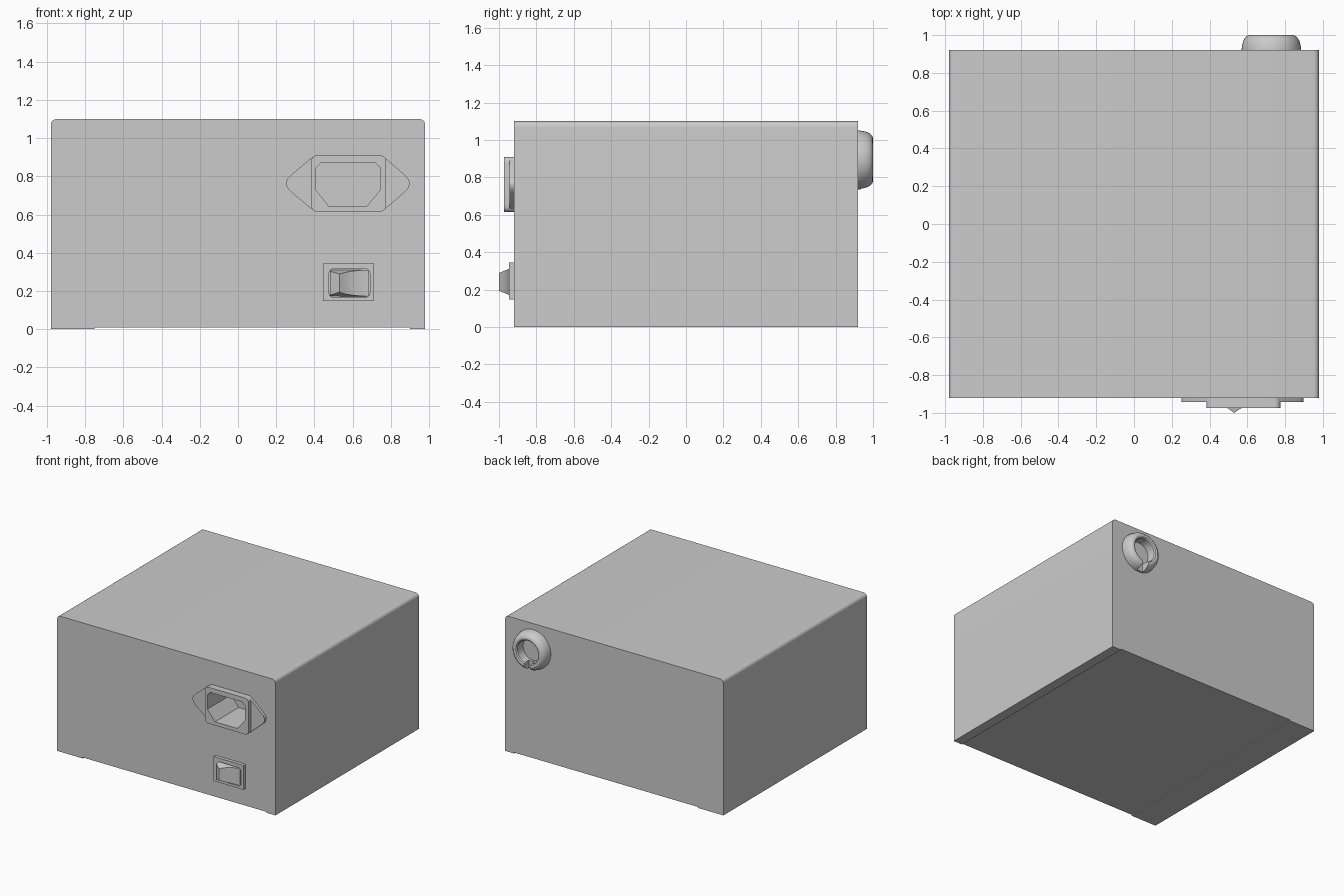
import bpy, bmesh, math
from mathutils import Vector

if "Cube" in bpy.data.objects:
    bpy.data.objects.remove(bpy.data.objects["Cube"])


def fillet(pts, dist, seg=6):
    """Round the corners of a 2D outline; dist is one value or one per corner."""
    out, n = [], len(pts)
    for i in range(n):
        p, d = Vector(pts[i]), dist[i] if isinstance(dist, list) else dist
        if d == 0:
            out.append(p)
            continue
        a = p + (Vector(pts[i - 1]) - p).normalized() * d
        b = p + (Vector(pts[(i + 1) % n]) - p).normalized() * d
        for k in range(seg + 1):
            t = k / seg
            out.append(a * (1 - t) ** 2 + p * 2 * t * (1 - t) + b * t * t)
    return out


def rect(x0, x1, z0, z1):
    return [(x0, z0), (x1, z0), (x1, z1), (x0, z1)]


def finish(name, bm):
    bmesh.ops.recalc_face_normals(bm, faces=bm.faces)
    me = bpy.data.meshes.new(name)
    bm.to_mesh(me)
    bm.free()
    ob = bpy.data.objects.new(name, me)
    bpy.context.collection.objects.link(ob)
    return ob


def prism(name, pts, y0, y1):
    """Extrude an xz outline along y."""
    bm = bmesh.new()
    f = bm.faces.new([bm.verts.new((p[0], y0, p[1])) for p in pts])
    new = bmesh.ops.extrude_face_region(bm, geom=[f])['geom']
    vs = [v for v in new if isinstance(v, bmesh.types.BMVert)]
    bmesh.ops.translate(bm, verts=vs, vec=(0, y1 - y0, 0))
    return finish(name, bm)


def activate(ob):
    bpy.ops.object.select_all(action='DESELECT')
    ob.select_set(True)
    bpy.context.view_layer.objects.active = ob


def cut(obs, cutter):
    for ob in obs:
        m = ob.modifiers.new("cut", 'BOOLEAN')
        m.operation, m.solver, m.object = 'DIFFERENCE', 'EXACT', cutter
        activate(ob)
        bpy.ops.object.modifier_apply(modifier=m.name)
    bpy.data.objects.remove(cutter)


# Case: rounded top edges, shallow relief under the floor
outline = [(-.98, 0), (-.75, 0), (-.75, .008), (.9, .008), (.9, 0), (.98, 0), (.98, 1.1), (-.98, 1.1)]
case = prism("case", fillet(outline, [0] * 6 + [.035, .035]), -.92, .92)

# Power inlet: diamond flange, raised block, chamfered socket
cz = .763
flange = prism("inlet_flange", fillet(
    [(.225, cz), (.40, .615), (.755, .615), (.925, cz), (.755, .91), (.40, .91)],
    [.07, .04, .04, .07, .04, .04]), -.943, -.91)
block = prism("inlet_block", fillet(rect(.383, .775, .615, .91), .035), -.973, -.90)
socket = [(.475, .645), (.675, .645), (.745, .73), (.745, .845), (.715, .872),
          (.435, .872), (.407, .845), (.407, .73)]
cut([case, flange, block], prism("socket_cutter", socket, -1.1, -.67))

# Switch bezel with a rounded recess
bezel = prism("switch_bezel", rect(.445, .713, .147, .345), -.947, -.91)
cut([bezel], prism("bezel_cutter", fillet(rect(.477, .69, .167, .315), .025), -1.1, -.93))

# Switch rocker: ridge on the left, concave slope on the right, tapered sides
bm = bmesh.new()
rings = []
for x, y in [(.482, -.965), (.53, -1.0), (.56, -.98), (.59, -.966), (.62, -.957), (.65, -.951), (.683, -.947)]:
    h = .07 - (-.945 - y) * .4
    rings.append([bm.verts.new((x, yy, .241 + s)) for yy, s in
                  [(-.925, -.07), (y, -h), (y, h), (-.925, .07)]])
for a, b in zip(rings, rings[1:]):
    for i in range(4):
        j = (i + 1) % 4
        bm.faces.new((a[i], a[j], b[j], b[i]))
bm.faces.new(rings[0])
bm.faces.new(rings[-1])
rocker = finish("switch_rocker", bm)

# Cable grommet on the back: lathed domed ring with a slot at the bottom
bm = bmesh.new()
prof = [(.09, .90), (.158, .90), (.158, .922), (.155, .945), (.149, .968),
        (.140, .985), (.128, .996), (.115, 1.0), (.102, .997), (.094, .988)]
n = 48
loops = [[bm.verts.new((.727 + r * math.cos(2 * math.pi * k / n), y,
                        .893 + r * math.sin(2 * math.pi * k / n))) for k in range(n)] for r, y in prof]
for i in range(len(loops)):
    a, b = loops[i], loops[(i + 1) % len(loops)]
    for k in range(n):
        j = (k + 1) % n
        bm.faces.new((a[k], a[j], b[j], b[k]))
grommet = finish("cable_grommet", bm)
cut([grommet], prism("slot_cutter", rect(.700, .754, .70, .84), .935, 1.1))

for ob in (case, flange, block, bezel, rocker, grommet):
    activate(ob)
    bpy.ops.object.shade_smooth_by_angle(angle=math.radians(28))
